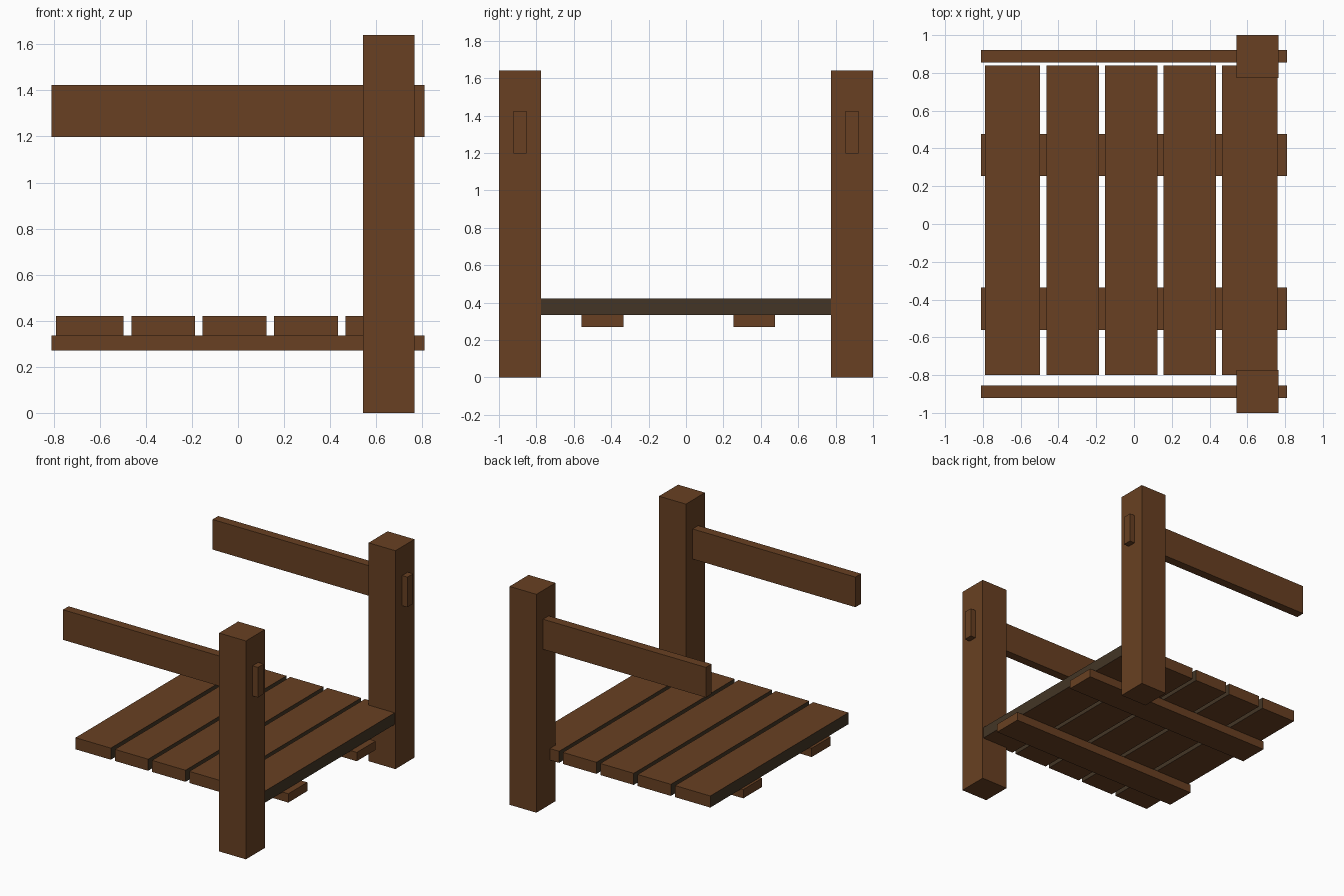
import bpy

if "Cube" in bpy.data.objects:
    bpy.data.objects.remove(bpy.data.objects["Cube"])


def material(name, rgb):
    m = bpy.data.materials.new(name)
    m.diffuse_color = (*rgb, 1)
    m.use_nodes = True
    m.node_tree.nodes["Principled BSDF"].inputs["Base Color"].default_value = m.diffuse_color
    return m


brown = material("brown wood", (0.138, 0.051, 0.016))
dark = material("dark wood edge", (0.056, 0.036, 0.019))


def box(name, x, y, z):
    """Box given by its (min, max) range on each axis."""
    bpy.ops.mesh.primitive_cube_add(size=1)
    ob = bpy.context.object
    ob.name = name
    for v in ob.data.vertices:
        v.co = [r[0] if c < 0 else r[1] for c, r in zip(v.co, (x, y, z))]
    ob.data.update()
    ob.data.materials.append(brown)
    return ob


# posts with the arm rails that run through them
for side, label in ((-1, "front"), (1, "back")):
    def span(a, b):
        return sorted((side * a, side * b))
    box(label + "_post", (0.543, 0.766), span(0.774, 1.0), (0, 1.64))
    box(label + "_rail", (-0.81, 0.81), span(0.854, 0.921), (1.197, 1.423))

# seat bearers
box("front_bearer", (-0.81, 0.81), (-0.56, -0.335), (0.27, 0.336))
box("back_bearer", (-0.81, 0.81), (0.253, 0.477), (0.27, 0.336))

# seat slats, with dark long edges
edges = [(-0.79, -0.497), (-0.463, -0.186), (-0.154, 0.124),
         (0.156, 0.435), (0.466, 0.76)]
for i, x in enumerate(edges):
    slat = box(f"seat_slat_{i + 1}", x, (-0.80, 0.84), (0.334, 0.421))
    slat.data.materials.append(dark)
    for p in slat.data.polygons:
        if abs(p.normal.x) > 0.5:
            p.material_index = 1
